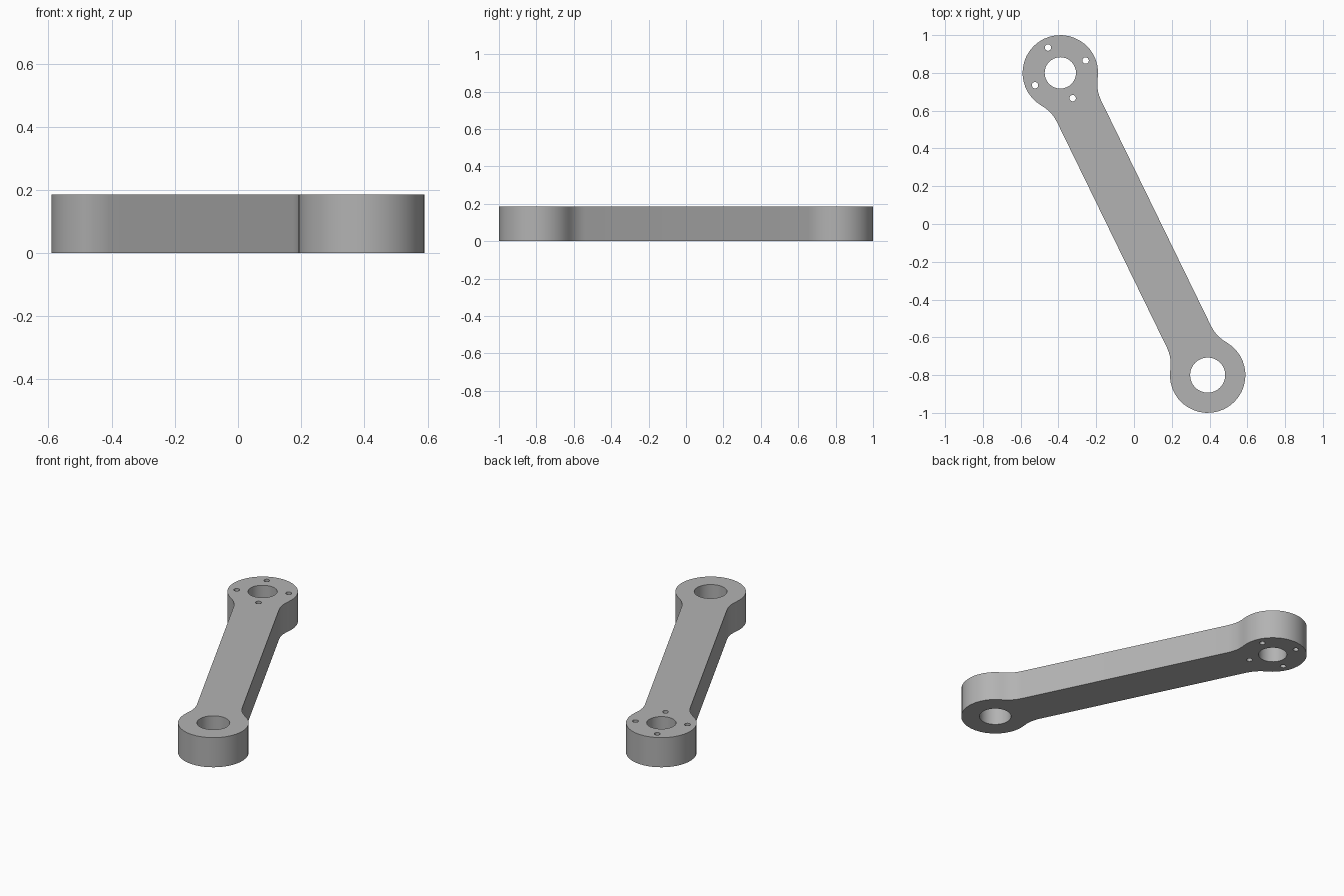
import bpy, bmesh, math
from mathutils import Vector

cube = bpy.data.objects.get("Cube")
if cube:
    bpy.data.objects.remove(cube, do_unlink=True)

THICKNESS = 0.185
EYE = Vector((-0.39, 0.80))          # centre of the bolted eye; the other is opposite
EYE_RADIUS, HALF_WIDTH, FILLET = 0.2, 0.13, 0.2
along = -EYE.normalized()            # from the bolted eye to the plain eye
across = Vector((-along.y, along.x))
reach = EYE.length


def arc(center, radius, start, end, steps):
    return [center + radius * Vector((math.cos(start + (end - start) * i / steps),
                                      math.sin(start + (end - start) * i / steps)))
            for i in range(steps + 1)]


def to_world(p):
    return along * p.x + across * p.y


# Half outline in arm coordinates: eye arc blended into the straight sides
fillet_x = math.sqrt((EYE_RADIUS + FILLET) ** 2 - (HALF_WIDTH + FILLET) ** 2)
join = math.atan2(HALF_WIDTH + FILLET, fillet_x)
center = Vector((-reach, 0))
upper = center + Vector((fillet_x, HALF_WIDTH + FILLET))
lower = center + Vector((fillet_x, -HALF_WIDTH - FILLET))
half = arc(upper, FILLET, -math.pi / 2, join - math.pi, 5)
half += arc(center, EYE_RADIUS, join, 2 * math.pi - join, 26)[1:-1]
half += arc(lower, FILLET, math.pi - join, math.pi / 2, 5)
outline = [to_world(p) for p in half + [-p for p in half]]

# Bores and the four bolt holes
loops = [outline,
         arc(EYE, 0.083, 0, 2 * math.pi, 32)[:-1],
         arc(-EYE, 0.093, 0, 2 * math.pi, 32)[:-1]]
for direction in (along, across, -along, -across):
    loops.append(arc(EYE + direction * 0.149, 0.017, 0, 2 * math.pi, 16)[:-1])

# Fill the flat profile and extrude it
bm = bmesh.new()
edges = []
for loop in loops:
    verts = [bm.verts.new((p.x, p.y, 0)) for p in loop]
    edges += [bm.edges.new((v, verts[i - 1])) for i, v in enumerate(verts)]
bmesh.ops.triangle_fill(bm, use_beauty=True, use_dissolve=False, edges=edges)
top = bmesh.ops.extrude_face_region(bm, geom=bm.faces[:], use_keep_orig=True)["geom"]
bmesh.ops.translate(bm, vec=(0, 0, THICKNESS),
                    verts=[g for g in top if isinstance(g, bmesh.types.BMVert)])
bmesh.ops.recalc_face_normals(bm, faces=bm.faces[:])
mesh = bpy.data.meshes.new("link_arm")
bm.to_mesh(mesh)
bm.free()

# Grey metal
metal = bpy.data.materials.new("grey metal")
metal.use_nodes = True
grey = (0.45, 0.45, 0.45, 1)
metal.diffuse_color = grey
metal.node_tree.nodes["Principled BSDF"].inputs["Base Color"].default_value = grey
mesh.materials.append(metal)

arm = bpy.data.objects.new("link_arm", mesh)
bpy.context.collection.objects.link(arm)
bpy.context.view_layer.objects.active = arm
arm.select_set(True)
bpy.ops.object.shade_smooth_by_angle(angle=math.radians(35))
